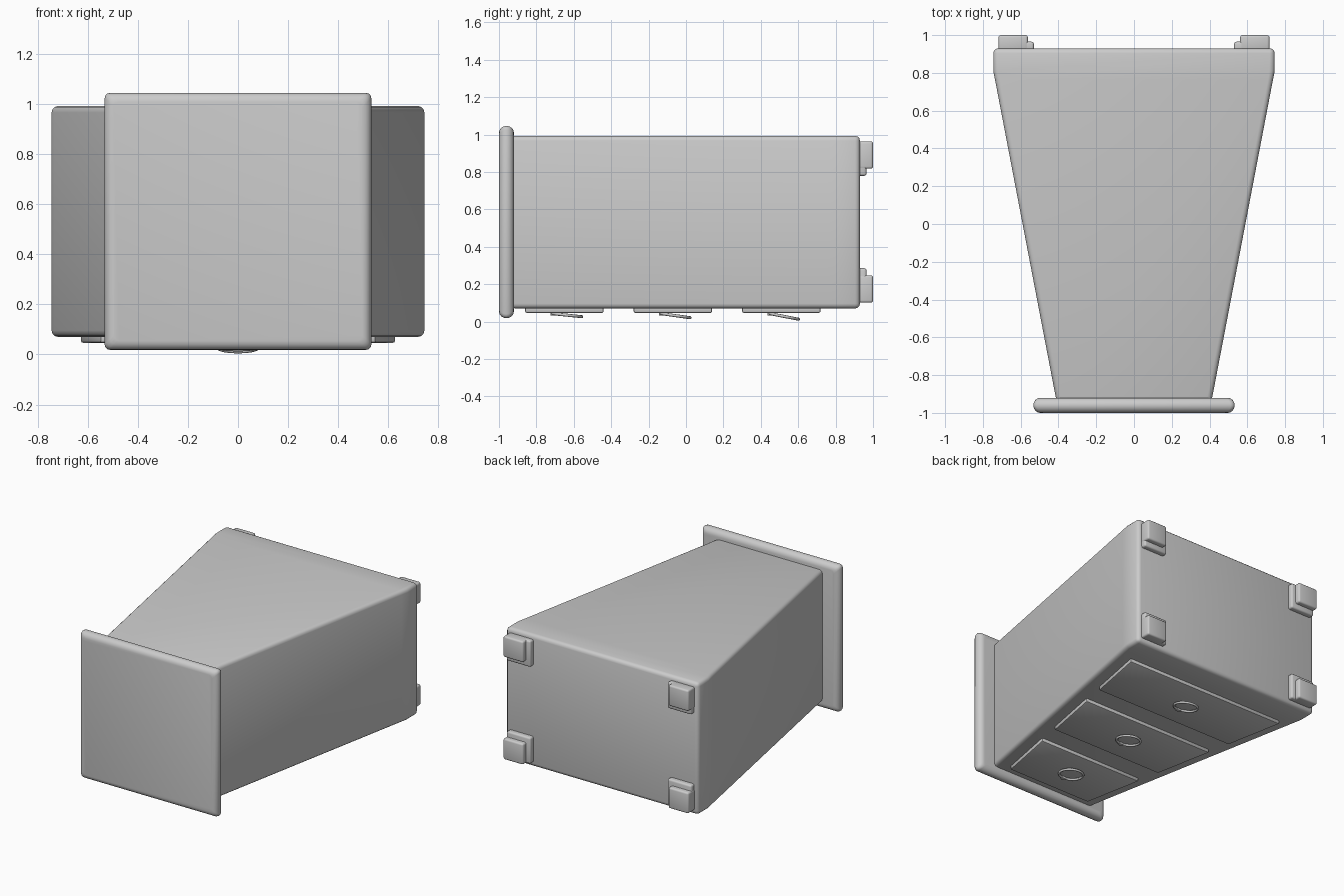
import bpy, bmesh, math
from mathutils import Matrix

if "Cube" in bpy.data.objects:
    bpy.data.objects.remove(bpy.data.objects["Cube"])


def finish(name, bm, bevel=0.0, segments=3):
    """Turn a bmesh into a smooth-shaded object with baked rounded edges."""
    bmesh.ops.recalc_face_normals(bm, faces=bm.faces)
    if bevel:
        sharp = [e for e in bm.edges if e.calc_face_angle(0) > math.radians(30)]
        bmesh.ops.bevel(bm, geom=sharp, offset=bevel, segments=segments,
                        profile=0.5, affect='EDGES', clamp_overlap=True)
    me = bpy.data.meshes.new(name)
    bm.to_mesh(me)
    bm.free()
    ob = bpy.data.objects.new(name, me)
    bpy.context.collection.objects.link(ob)
    bpy.context.view_layer.objects.active = ob
    bpy.ops.object.select_all(action='DESELECT')
    ob.select_set(True)
    bpy.ops.object.shade_smooth_by_angle(angle=math.radians(35))
    return ob


def prism(name, half, z0, z1, bevel, segments=3):
    """Extrude a mirrored plan outline (right half given) from z0 to z1."""
    outline = half + [(-x, y) for x, y in reversed(half)]
    bm = bmesh.new()
    face = bm.faces.new([bm.verts.new((x, y, z0)) for x, y in outline])
    ext = bmesh.ops.extrude_face_region(bm, geom=[face])
    for v in ext["geom"]:
        if isinstance(v, bmesh.types.BMVert):
            v.co.z = z1
    return finish(name, bm, bevel, segments)


def box(bm, x, y, z):
    """Add a box spanning the given (min, max) ranges."""
    size = [b - a for a, b in (x, y, z)]
    mid = [(a + b) / 2 for a, b in (x, y, z)]
    bmesh.ops.create_cube(bm, size=1, matrix=Matrix.Translation(mid) @ Matrix.Diagonal((*size, 1)))


# Tapered cabinet body
prism("cabinet_body", [(0.41, -0.94), (0.735, 0.76), (0.745, 0.81), (0.745, 0.93)],
      0.07, 0.993, 0.026)

# Top board: rounded rectangle lofted along y with a bullnose edge
bm = bmesh.new()
rings = []
for i in range(9):
    a = math.pi * i / 8
    inset = 0.036 * (1 - math.sin(a))
    r, w, h = 0.022, 0.533 - inset, 0.514 - inset
    ring = []
    for k in range(16):
        t = math.pi / 2 * (k // 4) + math.pi / 6 * (k % 4)
        sx = 1 if k // 4 in (0, 3) else -1
        sz = 1 if k // 4 in (0, 1) else -1
        ring.append(bm.verts.new((sx * (w - r) + r * math.cos(t), -0.96 - 0.04 * math.cos(a),
                                  0.532 + sz * (h - r) + r * math.sin(t))))
    rings.append(ring)
for a, b in zip(rings, rings[1:]):
    for k in range(16):
        bm.faces.new((a[k], a[(k + 1) % 16], b[(k + 1) % 16], b[k]))
bm.faces.new(rings[0])
bm.faces.new(rings[-1])
finish("top_board", bm)

# Drawer fronts and hanging ring pulls
for n, (y0, y1, tilt) in enumerate([(-0.86, -0.44, 6), (-0.28, 0.14, 8), (0.30, 0.72, 11)], 1):
    half = [(0.317 + 0.191 * (y + 0.92), y) for y in (y0, y1)]
    prism(f"drawer_front_{n}", half, 0.046, 0.09, 0.01, 2)
    drop = 0.077 * math.sin(math.radians(tilt))
    bpy.ops.mesh.primitive_torus_add(
        major_segments=32, minor_segments=8, major_radius=0.078, minor_radius=0.008,
        location=(0, (y0 + y1) / 2 + 0.015, 0.042 - drop), rotation=(-math.radians(tilt), 0, 0))
    pull = bpy.context.object
    pull.name = f"ring_pull_{n}"
    bpy.ops.object.shade_smooth()
    # Small mount holding the ring
    bm = bmesh.new()
    yc = (y0 + y1) / 2 - 0.063
    box(bm, (-0.014, 0.014), (yc - 0.012, yc + 0.012), (0.032, 0.05))
    finish(f"ring_mount_{n}", bm, 0.004, 2)

# Stepped corner feet
for sx, side in ((1, "right"), (-1, "left")):
    for sz, level in ((1, "upper"), (-1, "lower")):
        bm = bmesh.new()
        box(bm, (0.53, 0.715), (0.91, 0.965), (0.247, 0.43))
        box(bm, (0.562, 0.717), (0.92, 1.0), (0.285, 0.431))
        bmesh.ops.transform(bm, verts=bm.verts,
                            matrix=Matrix.Translation((0, 0, 0.532)) @ Matrix.Diagonal((sx, 1, sz, 1)))
        finish(f"foot_{level}_{side}", bm, 0.012)
